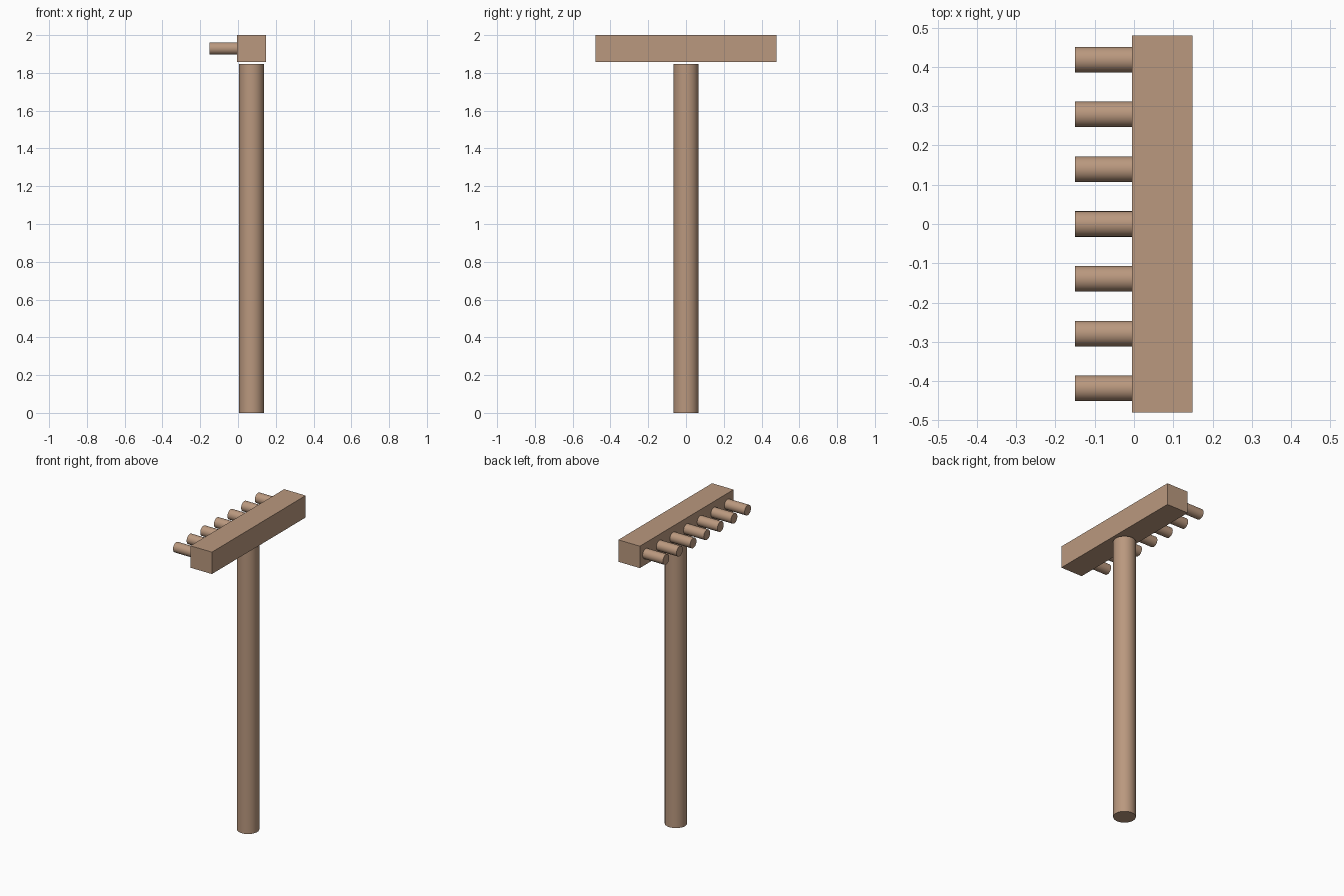
import bpy
import math

default = bpy.data.objects.get("Cube")
if default:
    bpy.data.objects.remove(default, do_unlink=True)

# Single wood colour
wood = bpy.data.materials.new("light_brown_wood")
wood.use_nodes = True
colour = (0.49, 0.315, 0.21, 1.0)
wood.diffuse_color = colour
bsdf = wood.node_tree.nodes["Principled BSDF"]
bsdf.inputs["Base Color"].default_value = colour
bsdf.inputs["Roughness"].default_value = 0.8


def rod(name, radius, length, centre, rotation=(0, 0, 0)):
    bpy.ops.mesh.primitive_cylinder_add(vertices=48, radius=radius, depth=length,
                                        location=centre, rotation=rotation)
    obj = bpy.context.object
    obj.name = name
    obj.data.materials.append(wood)
    bpy.ops.object.shade_smooth_by_angle(angle=math.radians(35))
    return obj


# Long round handle, ending just below the head
HANDLE_TOP = 1.848
rod("handle", 0.066, HANDLE_TOP, (0.072, 0, HANDLE_TOP / 2))

# Rectangular head bar
bpy.ops.mesh.primitive_cube_add(size=1, location=(0.072, 0, 1.929))
head = bpy.context.object
head.name = "head_bar"
head.scale = (0.154, 0.96, 0.142)
bpy.ops.object.transform_apply(location=False, rotation=False, scale=True)
head.data.materials.append(wood)

# Row of seven round teeth on the -x side of the head
for i in range(7):
    y = (i - 3) * 0.1395
    rod(f"tooth_{i + 1}", 0.0325, 0.148, (-0.076, y, 1.929), (0, math.pi / 2, 0))
